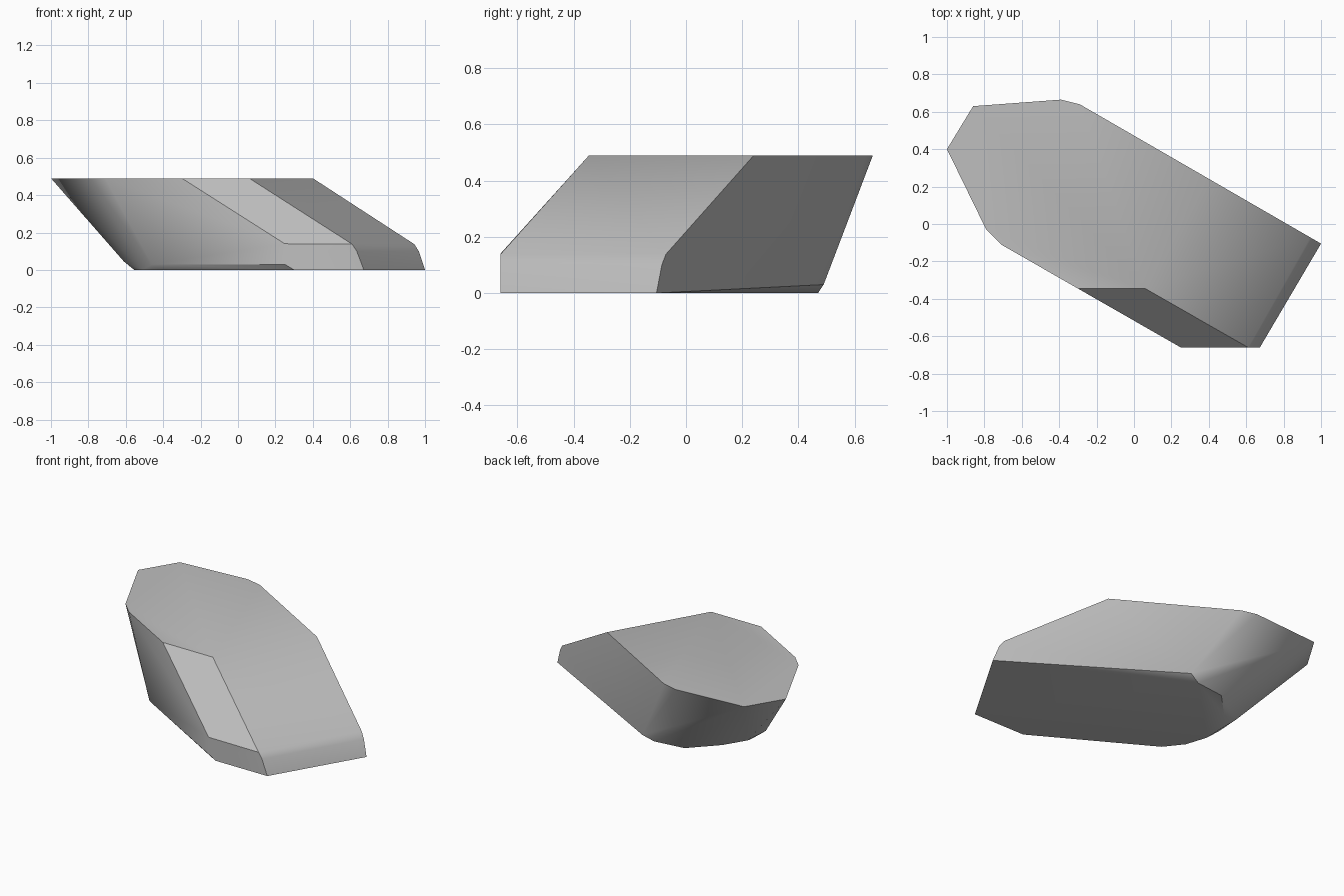
import bpy
import bmesh
from math import radians

cube = bpy.data.objects.get("Cube")
if cube:
    bpy.data.objects.remove(cube, do_unlink=True)

TOP = 0.49   # height of the flat top
LIP = 0.03   # height of the lower bevel


def near_wall(x, z):
    """Point on the upright wall at the front left."""
    return (x, -0.345 - 0.573 * (x + 0.30), z)


def far_wall(x, z):
    """Point on the upright wall at the back right."""
    return (x, 0.64 - 0.5775 * (x + 0.29), z)


def at_height(outline, z):
    return [(x, y, z) for x, y in outline]


# Flat top outline
points = at_height([(-1, 0.40), (-0.86, 0.63), (-0.39, 0.665),
                    (0.06, -0.345), (-0.79, -0.03)], TOP)
points += [far_wall(-0.29, TOP), far_wall(0.40, TOP)]
points += [near_wall(-0.30, TOP), near_wall(-0.71, TOP)]

# Rounded low end, as rows from the slope to the ground
for front_x, back_x, z in [(0.61, 0.942, 0.138), (0.635, 0.967, 0.10), (0.673, 1.0, 0)]:
    points += [(front_x, -0.66, z), far_wall(back_x, z)]

# Front chamfer corner and the lower bevel line
points += [near_wall(0.25, 0.14), near_wall(0.25, LIP), near_wall(-0.46, LIP),
           far_wall(-0.03, LIP)]

# Rounded lower left side
points += at_height([(-0.60, 0.22), (-0.61, 0.05)], 0.045)

# Ground outline
points += at_height([(0.30, -0.66), (-0.42, -0.245), (-0.51, -0.13), (-0.555, 0.01),
                     (-0.55, 0.11), (-0.46, 0.28), (-0.30, 0.445), (-0.10, 0.47)], 0)

# Skin the corner points as one faceted stone
bm = bmesh.new()
for p in points:
    bm.verts.new(p)
hull = bmesh.ops.convex_hull(bm, input=bm.verts[:])
loose = [v for v in bm.verts if not v.link_faces]
bmesh.ops.delete(bm, geom=loose, context='VERTS')
bmesh.ops.dissolve_limit(bm, angle_limit=radians(1), verts=bm.verts[:], edges=bm.edges[:])
bmesh.ops.recalc_face_normals(bm, faces=bm.faces[:])
mesh = bpy.data.meshes.new("stone_block")
bm.to_mesh(mesh)
bm.free()

stone = bpy.data.objects.new("stone_block", mesh)
bpy.context.collection.objects.link(stone)

# Single stone colour
grey = bpy.data.materials.new("stone_grey")
grey.use_nodes = True
colour = (0.52, 0.52, 0.52, 1)
grey.diffuse_color = colour
grey.node_tree.nodes["Principled BSDF"].inputs["Base Color"].default_value = colour
mesh.materials.append(grey)

# Soft shading with crisp chamfers
bpy.ops.object.select_all(action='DESELECT')
stone.select_set(True)
bpy.context.view_layer.objects.active = stone
bpy.ops.object.shade_smooth_by_angle(angle=radians(35))
